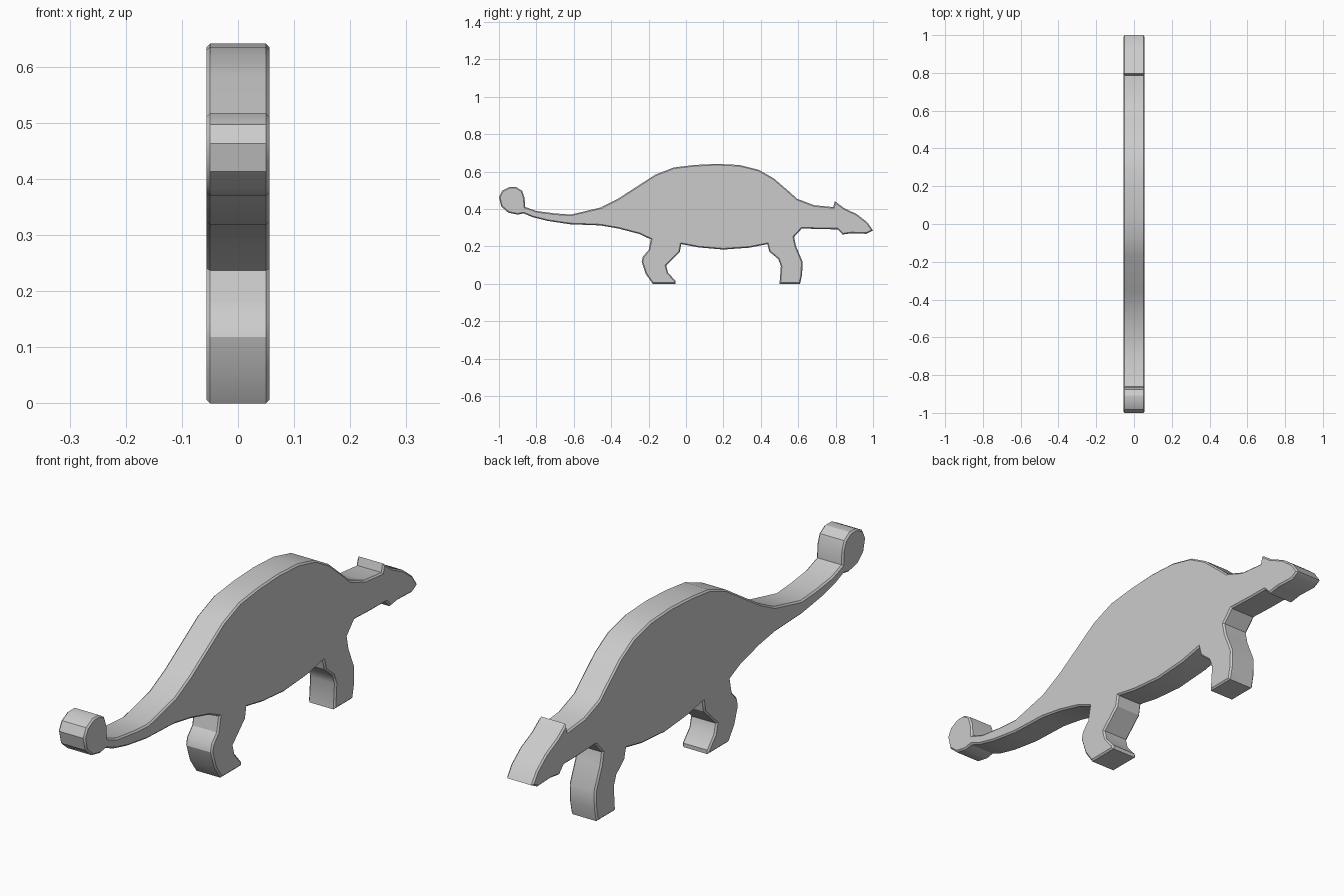
import bpy, bmesh

if "Cube" in bpy.data.objects:
    bpy.data.objects.remove(bpy.data.objects["Cube"])

HALF_WIDTH = 0.056
EDGE_BEVEL = 0.006

# Side outline in (y, z), clockwise from the tail club
club_top = [(-1, .463), (-.983, .497), (-.945, .517), (-.908, .517),
            (-.876, .497), (-.863, .46), (-.86, .411)]
tail_top = [(-.80, .389), (-.70, .376), (-.615, .37), (-.455, .408), (-.36, .457)]
back = [(-.165, .583), (-.065, .622), (.045, .635), (.165, .641), (.285, .635),
        (.39, .609), (.47, .563), (.555, .49), (.595, .454), (.685, .42)]
head = [(.787, .41), (.796, .441), (.845, .405), (.915, .371), (.97, .328),
        (1, .285), (.965, .267), (.885, .27), (.837, .263), (.81, .291)]
throat = [(.72, .292), (.62, .296), (.578, .25)]
front_leg = [(.588, .202), (.623, .118), (.621, .05), (.61, 0), (.50, 0),
             (.507, .095), (.493, .132), (.445, .172), (.435, .212)]
belly = [(.34, .193), (.20, .183), (.07, .194), (-.025, .212)]
back_leg = [(-.033, .17), (-.106, .098), (-.096, .06), (-.056, .015), (-.056, 0),
            (-.178, 0), (-.215, .052), (-.237, .118), (-.23, .147),
            (-.2, .18), (-.188, .237)]
tail_bottom = [(-.25, .266), (-.36, .295), (-.46, .312), (-.62, .318),
               (-.74, .336), (-.82, .356), (-.868, .376)]
club_bottom = [(-.90, .37), (-.95, .38), (-.988, .413)]

outline = (club_top + tail_top + back + head + throat + front_leg
           + belly + back_leg + tail_bottom + club_bottom)

# Flat slab extruded across x
bm = bmesh.new()
side = bm.faces.new([bm.verts.new((-HALF_WIDTH, y, z)) for y, z in outline])
extruded = bmesh.ops.extrude_face_region(bm, geom=[side], use_keep_orig=True)
moved = [g for g in extruded["geom"] if isinstance(g, bmesh.types.BMVert)]
bmesh.ops.translate(bm, verts=moved, vec=(2 * HALF_WIDTH, 0, 0))
bmesh.ops.recalc_face_normals(bm, faces=bm.faces[:])

# Chamfer the rims of both flat sides
rims = [e for e in bm.edges
        if abs(e.verts[0].co.x - e.verts[1].co.x) < 1e-5]
bmesh.ops.bevel(bm, geom=rims, offset=EDGE_BEVEL, offset_type='OFFSET',
                segments=1, profile=0.5, affect='EDGES', clamp_overlap=True)
bmesh.ops.recalc_face_normals(bm, faces=bm.faces[:])

mesh = bpy.data.meshes.new("dinosaur_silhouette")
bm.to_mesh(mesh)
bm.free()
body = bpy.data.objects.new("dinosaur_silhouette", mesh)
bpy.context.collection.objects.link(body)

# Smooth along the outline, crisp at corners and rims
bpy.context.view_layer.objects.active = body
body.select_set(True)
bpy.ops.object.shade_smooth_by_angle(angle=0.52)
